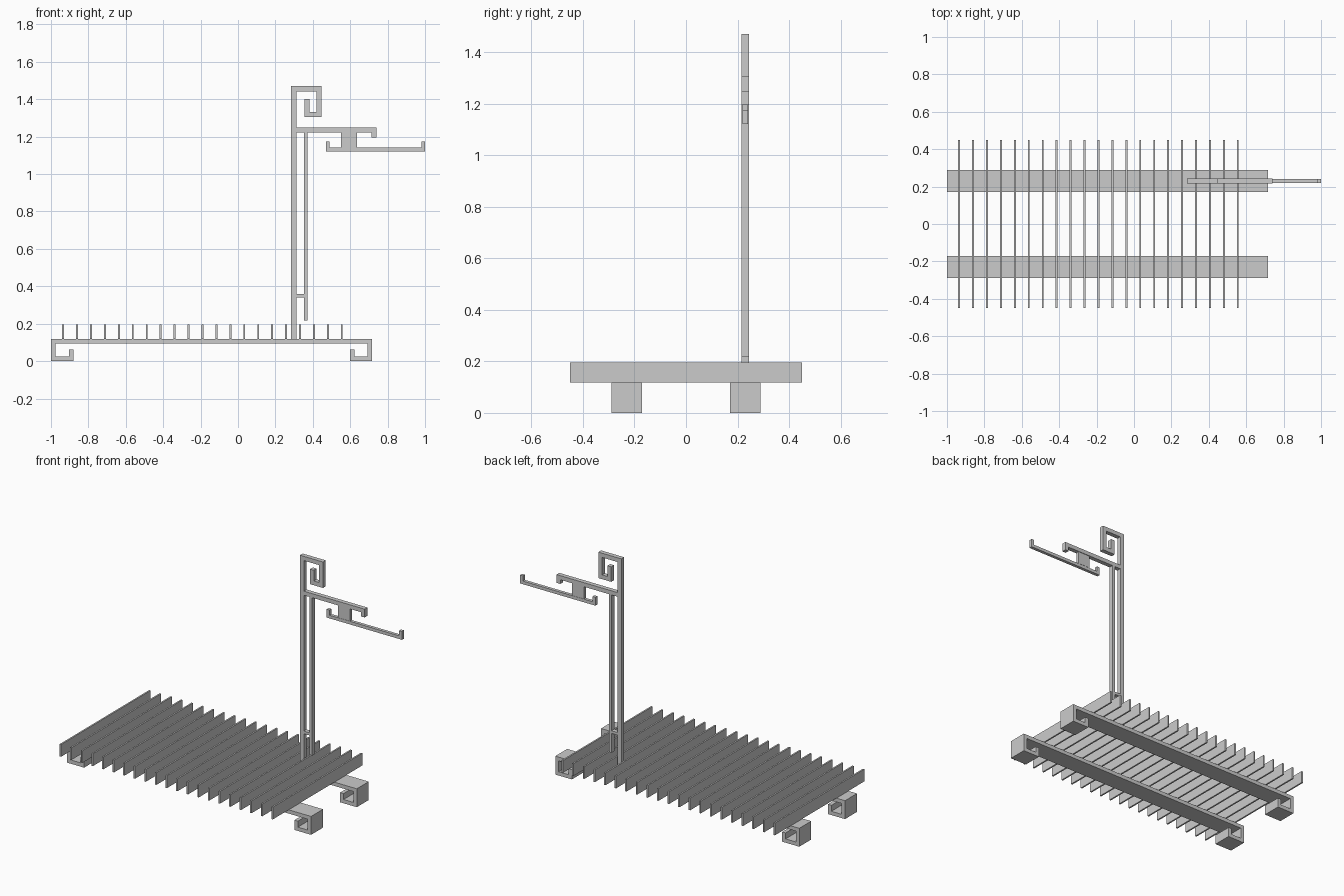
import bpy, bmesh
from mathutils import Vector

if "Cube" in bpy.data.objects:
    bpy.data.objects.remove(bpy.data.objects["Cube"])


def strip(name, path, width, y0, y1):
    """Square-cornered bar following an x/z centre path, mitred, spanning y0..y1."""
    pts = [Vector(p) for p in path]
    dirs = [(b - a).normalized() for a, b in zip(pts, pts[1:])]
    norms = [Vector((-d.y, d.x)) for d in dirs]
    left, right = [], []
    for i, p in enumerate(pts):
        if i == 0:
            off = norms[0]
        elif i == len(pts) - 1:
            off = norms[-1]
        else:
            off = norms[i - 1] + norms[i]      # right-angle mitre
        left.append(p + off * width / 2)
        right.append(p - off * width / 2)
    bm = bmesh.new()
    rings = []
    for l, r in zip(left, right):
        rings.append([bm.verts.new((q.x, y, q.y))
                      for q, y in ((l, y0), (r, y0), (r, y1), (l, y1))])
    for a, b in zip(rings, rings[1:]):
        for k in range(4):
            m = (k + 1) % 4
            bm.faces.new((a[k], a[m], b[m], b[k]))
    bm.faces.new(rings[0])
    bm.faces.new(rings[-1])
    bmesh.ops.recalc_face_normals(bm, faces=bm.faces)
    mesh = bpy.data.meshes.new(name)
    bm.to_mesh(mesh)
    bm.free()
    ob = bpy.data.objects.new(name, mesh)
    bpy.context.collection.objects.link(ob)
    return ob


def box(name, x0, x1, y0, y1, z0, z1):
    zc = (z0 + z1) / 2
    return strip(name, [(x0, zc), (x1, zc)], z1 - z0, y0, y1)


# Two base rails with curled-under ends
t = 0.024
h = t / 2
rail = [(-0.88 - h, 0.062), (-0.88 - h, h), (-1 + h, h), (-1 + h, 0.117 - h),
        (0.717 - h, 0.117 - h), (0.717 - h, h), (0.60 + h, h), (0.60 + h, 0.062)]
for side, y in (("front", -0.23), ("back", 0.23)):
    strip(f"{side}_rail", rail, t, y - 0.06, y + 0.06)

# Upright slats across the rails
for i in range(21):
    x = -0.935 + i * 0.0745
    box(f"slat_{i + 1}", x - 0.005, x + 0.005, -0.45, 0.45, 0.117, 0.195)

# Tall post ending in a square spiral
Y0, Y1 = 0.216, 0.244
strip("post_with_scroll",
      [(0.298, 0.117), (0.298, 1.456), (0.433, 1.456), (0.433, 1.318),
       (0.369, 1.318), (0.369, 1.40)], 0.027, Y0, Y1)

# Hanging arm with turned-down tip
strip("upper_arm", [(0.311, 1.235), (0.727, 1.235), (0.727, 1.195)], 0.026, Y0, Y1)

# Thin secondary post and its connector
box("thin_post", 0.353, 0.371, Y0, Y1, 0.218, 1.222)
box("post_connector", 0.311, 0.353, Y0, Y1, 0.341, 0.358)

# Hanger block and lower tray bar with turned-up ends
box("hanger_block", 0.55, 0.635, 0.22, 0.24, 1.142, 1.222)
strip("lower_bar", [(0.48, 1.174), (0.48, 1.131), (0.99, 1.131), (0.99, 1.174)],
      0.02, 0.22, 0.24)
